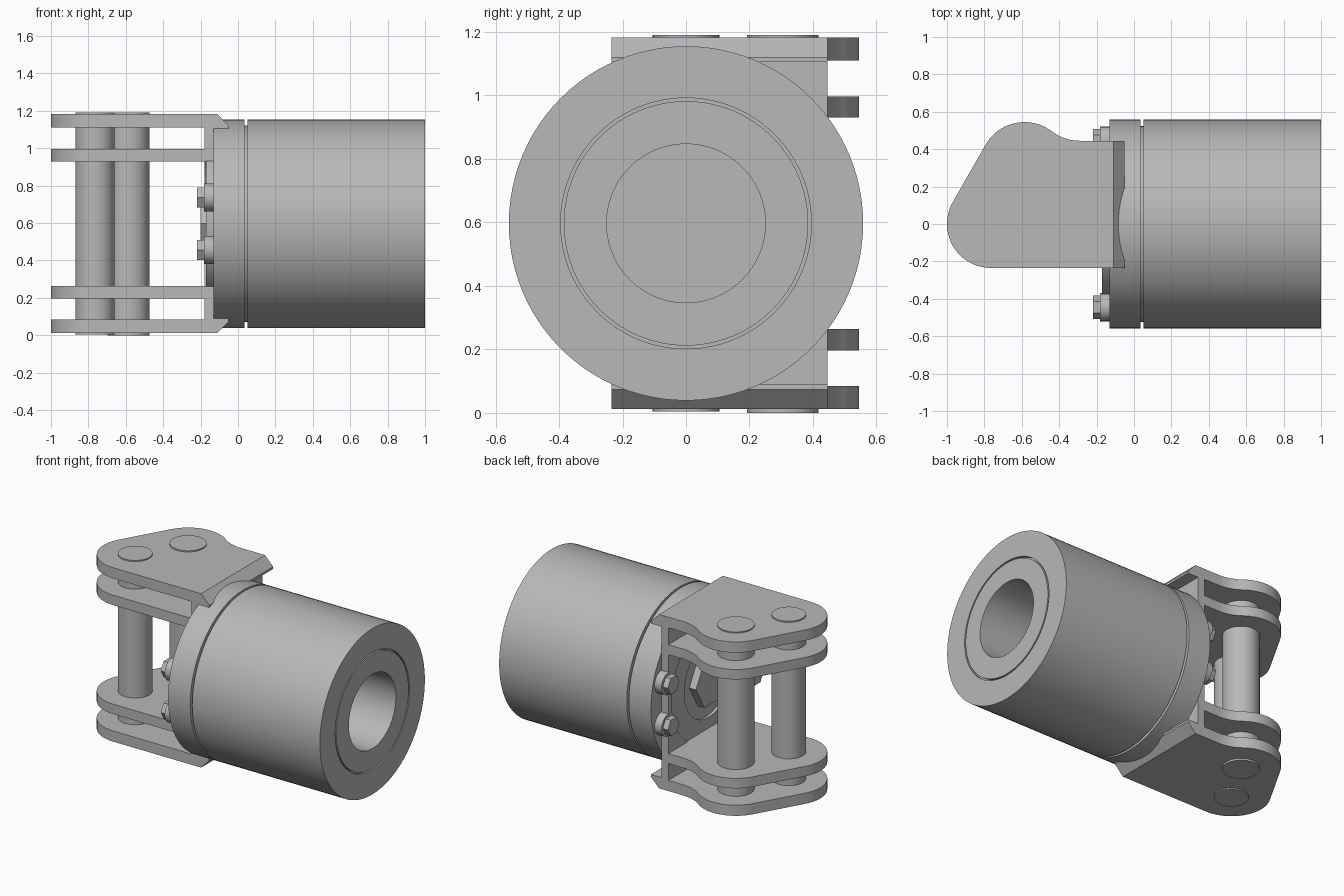
import bpy, bmesh, math
from mathutils import Vector

cube = bpy.data.objects.get("Cube")
if cube:
    bpy.data.objects.remove(cube, do_unlink=True)

steel = bpy.data.materials.new("grey steel")
steel.use_nodes = True
steel.diffuse_color = (0.48, 0.48, 0.48, 1)
steel.node_tree.nodes["Principled BSDF"].inputs["Base Color"].default_value = (0.48, 0.48, 0.48, 1)

AXIS_Z = 0.597          # height of the barrel axis
TOP, BOTTOM = 1.182, 0.012


def finish(name, bm):
    bmesh.ops.remove_doubles(bm, verts=bm.verts, dist=1e-5)
    bmesh.ops.recalc_face_normals(bm, faces=bm.faces)
    mesh = bpy.data.meshes.new(name)
    bm.to_mesh(mesh)
    bm.free()
    obj = bpy.data.objects.new(name, mesh)
    bpy.context.collection.objects.link(obj)
    mesh.materials.append(steel)
    bpy.ops.object.select_all(action='DESELECT')
    obj.select_set(True)
    bpy.context.view_layer.objects.active = obj
    bpy.ops.object.shade_smooth_by_angle(angle=math.radians(25))
    return obj


def arc(cx, cy, r, start, end, steps=20):
    angles = [math.radians(start + (end - start) * i / steps) for i in range(steps + 1)]
    return [(cx + r * math.cos(a), cy + r * math.sin(a)) for a in angles]


def prism(name, outline, axis, lo, hi):
    """Extrude a 2D outline along an axis; the other two axes keep their order."""
    def place(p, d):
        co = list(p)
        co.insert('xyz'.index(axis), d)
        return co
    bm = bmesh.new()
    face = bm.faces.new([bm.verts.new(place(p, lo)) for p in outline])
    ext = bmesh.ops.extrude_face_region(bm, geom=[face])
    move = Vector(place((0, 0), hi - lo))
    bmesh.ops.translate(bm, vec=move, verts=[v for v in ext['geom'] if isinstance(v, bmesh.types.BMVert)])
    return finish(name, bm)


def lathe(name, profile, steps=96):
    """Revolve (x, radius) points around the barrel axis."""
    bm = bmesh.new()
    verts = [bm.verts.new((x, 0, AXIS_Z + r)) for x, r in profile]
    edges = [bm.edges.new(pair) for pair in zip(verts, verts[1:])]
    bmesh.ops.spin(bm, geom=verts + edges, cent=(0, 0, AXIS_Z), axis=(1, 0, 0),
                   angle=2 * math.pi, steps=steps, use_merge=True)
    return finish(name, bm)


# Barrel with blind bore, face groove, neck and flange with a raised boss
lathe("barrel", [
    (-0.15, 0), (-0.15, 0.26), (-0.17, 0.26), (-0.17, 0.41), (-0.13, 0.41),
    (-0.13, 0.558), (0.035, 0.558), (0.035, 0.525), (0.05, 0.525), (0.05, 0.558),
    (1, 0.558), (1, 0.395), (0.98, 0.395), (0.98, 0.385), (1, 0.385),
    (1, 0.25), (0.08, 0.25), (0.08, 0)])

# Lug outline: two rounded ends around the pins, blended into a straight root
PINS = [(-0.765, 0, 0.105), (-0.585, 0.305, 0.113)]
tangent = 149.5


def lug_outline(root):
    return ([(root, -0.235)] + arc(-0.765, 0, 0.235, 270, tangent)
            + arc(-0.585, 0.305, 0.24, tangent, 52.5)
            + arc(-0.29, 0.69, 0.245, 232.5, 270, 10) + [(root, 0.445)])


for side, spans in (("upper", ((1.11, TOP), (0.93, 0.997))),
                    ("lower", ((BOTTOM, 0.084), (0.197, 0.264)))):
    for place, (lo, hi) in zip(("outer", "inner"), spans):
        prism(f"{side}_{place}_lug", lug_outline(-0.15), 'z', lo, hi)

# Bracket back plate, cut round to clear the boss
opening = math.degrees(math.acos(-0.235 / 0.41))
prism("bracket_plate",
      [(-0.235, BOTTOM), (0.445, BOTTOM), (0.445, TOP), (-0.235, TOP)]
      + arc(0, AXIS_Z, 0.41, opening, -opening, 48), 'x', -0.18, -0.13)

# Chamfered lips that hook over the flange
for name, edge, s in (("upper_lip", TOP, -1), ("lower_lip", BOTTOM, 1)):
    prism(name, [(-0.18, edge), (-0.11, edge), (-0.05, edge + s * 0.062),
                 (-0.05, edge + s * 0.077), (-0.18, edge + s * 0.077)], 'y', -0.235, 0.445)

# Clevis pins
for name, (x, y, r) in zip(("front_pin", "rear_pin"), PINS):
    prism(name, arc(x, y, r, 0, 352.5, 47), 'z', 0 if r > 0.11 else 0.004, 1.19)

# Centre nut
prism("centre_nut", arc(0, AXIS_Z, 0.18, 0, 300, 5), 'x', -0.2, -0.14)

# Flange bolts with washers
for y in (-0.445, 0.445):
    for z in (AXIS_Z - 0.14, AXIS_Z + 0.14):
        tag = f"{'front' if y < 0 else 'rear'}_{'lower' if z < AXIS_Z else 'upper'}"
        prism(f"{tag}_washer", arc(y, z, 0.075, 0, 350, 35), 'x', -0.182, -0.12)
        prism(f"{tag}_bolt_head", arc(y, z, 0.062, 0, 300, 5), 'x', -0.22, -0.17)
